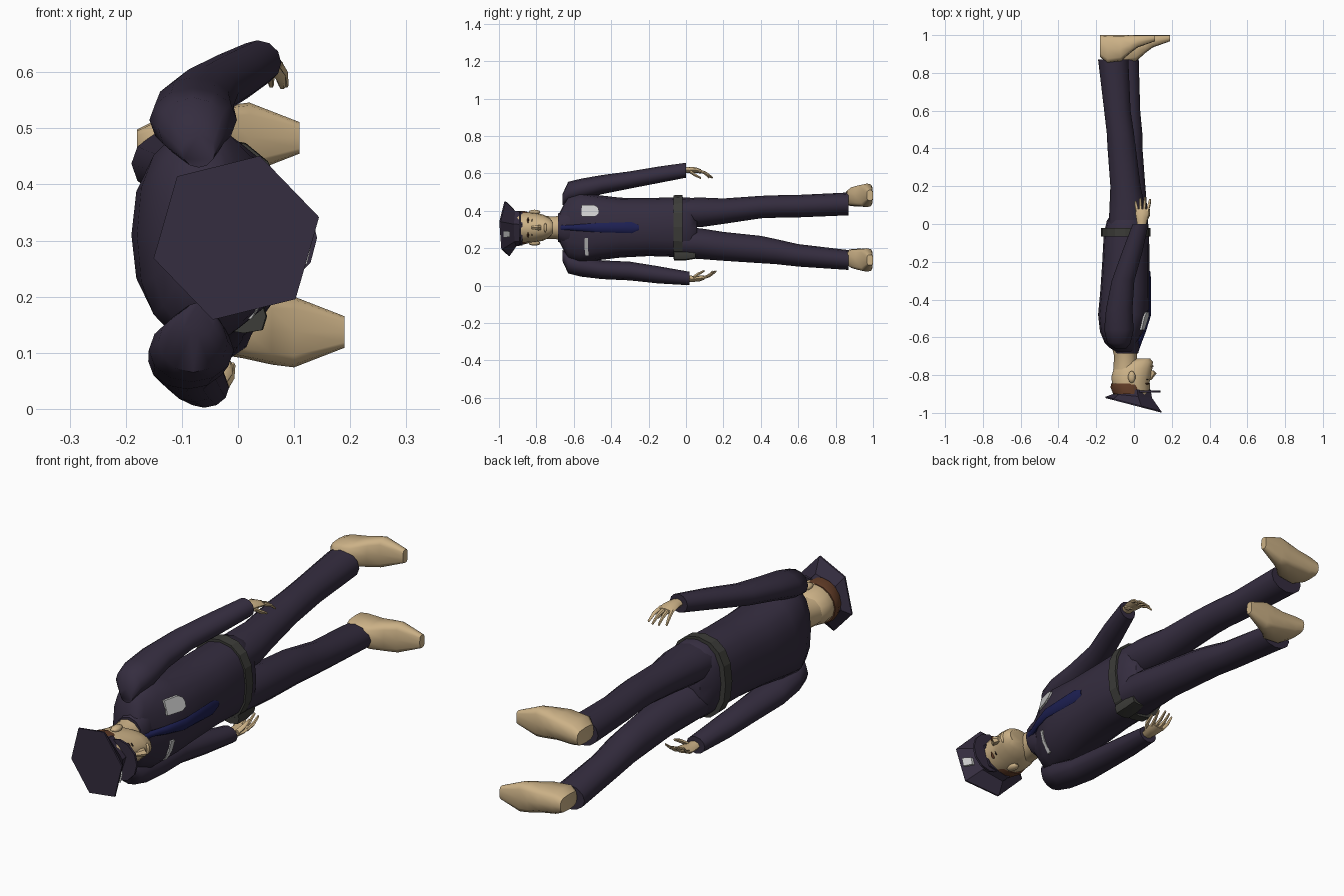
import bpy, bmesh, math
from mathutils import Vector
from mathutils.bvhtree import BVHTree


def material(name, rgb):
    m = bpy.data.materials.new(name)
    m.diffuse_color = (*rgb, 1)
    return m


SUIT = material("suit", (0.035, 0.026, 0.05))
SKIN = material("skin", (0.60, 0.44, 0.24))
TIE = material("tie", (0.012, 0.014, 0.085))
BELT = material("belt_leather", (0.045, 0.045, 0.04))
SILVER = material("silver", (0.55, 0.55, 0.57))
HAIR = material("hair", (0.12, 0.045, 0.02))
DARK = material("dark", (0.03, 0.02, 0.015))


def finish(bm, name, mat):
    bmesh.ops.recalc_face_normals(bm, faces=bm.faces[:])
    me = bpy.data.meshes.new(name)
    bm.to_mesh(me)
    bm.free()
    ob = bpy.data.objects.new(name, me)
    bpy.context.collection.objects.link(ob)
    me.materials.append(mat)
    return ob


def loft(name, rings, mat, n=12, axis='y', power=1.0, phase=0.0):
    """Rings are (position along axis, u, v, radius u, radius v[, tilt])."""
    bm = bmesh.new()
    loops = []
    for r in rings:
        t, u, v, ru, rv = r[:5]
        tilt = r[5] if len(r) > 5 else 0
        loop = []
        for i in range(n):
            a = math.radians(phase) + 2 * math.pi * i / n
            c, s = math.cos(a), math.sin(a)
            c = math.copysign(abs(c) ** power, c)
            s = math.copysign(abs(s) ** power, s)
            pu, pv, pt = u + ru * c, v + rv * s, t + tilt * ru * c
            loop.append(bm.verts.new((pu, pt, pv) if axis == 'y' else (pt, pu, pv)))
        loops.append(loop)
    for a, b in zip(loops, loops[1:]):
        for i in range(n):
            j = (i + 1) % n
            bm.faces.new((a[i], a[j], b[j], b[i]))
    bm.faces.new(loops[0])
    bm.faces.new(loops[-1])
    return finish(bm, name, mat)


def ball(name, loc, size, mat, seg=10):
    bm = bmesh.new()
    bmesh.ops.create_uvsphere(bm, u_segments=seg, v_segments=6, radius=1)
    bmesh.ops.scale(bm, vec=size, verts=bm.verts)
    bmesh.ops.translate(bm, vec=loc, verts=bm.verts)
    return finish(bm, name, mat)


def patch(name, target, outline, mat):
    """Thin plate of (y, z) points dropped from the front onto a part."""
    me = target.data
    tree = BVHTree.FromPolygons([v.co for v in me.vertices], [p.vertices[:] for p in me.polygons])
    bm = bmesh.new()
    pts = []
    for y, z in outline:
        hit = tree.ray_cast(Vector((1, y, z)), Vector((-1, 0, 0)))[0]
        pts.append(Vector((hit.x if hit else 0, y, z)))
    front = [bm.verts.new(p + Vector((0.009, 0, 0))) for p in pts]
    back = [bm.verts.new(p - Vector((0.006, 0, 0))) for p in pts]
    bm.faces.new(front)
    bm.faces.new(back)
    for i in range(len(pts)):
        j = (i + 1) % len(pts)
        bm.faces.new((front[i], front[j], back[j], back[i]))
    return finish(bm, name, mat)


# Jacket body and collar
torso = loft("jacket", [
    (-.68, -.04, .31, .05, .07), (-.655, -.06, .31, .07, .12), (-.63, -.07, .31, .085, .17),
    (-.57, -.065, .31, .115, .19), (-.48, -.055, .31, .135, .175), (-.35, -.048, .31, .13, .16),
    (-.2, -.043, .313, .125, .155), (-.05, -.04, .313, .12, .16), (.02, -.035, .31, .108, .162),
    (.06, -.035, .31, .075, .11)], SUIT, n=16, power=.85)
loft("collar", [(-.685, -.04, .31, .062, .075), (-.65, -.045, .31, .075, .095),
                (-.62, -.05, .31, .075, .11)], SUIT)

# Arms: sleeve and hand, one on each side of the body
sleeves = {
    1: [(-.66, -.07, .46, .03, .03), (-.63, -.08, .50, .062, .055), (-.56, -.08, .515, .078, .057),
        (-.45, -.078, .54, .07, .051), (-.30, -.058, .565, .06, .046), (-.15, -.01, .592, .054, .044),
        (.0, .035, .617, .042, .04)],
    -1: [(-.66, -.07, .46, .03, .03), (-.63, -.08, .50, .062, .055), (-.56, -.083, .515, .076, .057),
         (-.45, -.09, .535, .07, .05), (-.30, -.092, .542, .06, .05), (-.15, -.078, .562, .054, .046),
         (.02, -.06, .582, .044, .036)],
}
for side, rings in sleeves.items():
    def mz(z):
        return z if side == 1 else .62 - z
    tag = "upper" if side == 1 else "lower"
    loft(tag + "_sleeve", [(t, x, mz(z), a, b) for t, x, z, a, b in rings], SUIT)
    y0, x0, z0 = rings[-1][:3]
    x0 += .004

    def digit(name, pts):
        loft(name, [(y0 + y, x0 + x, mz(z0 + z), r, r) for y, x, z, r in pts], SKIN, n=6)
    loft(tag + "_palm", [(y0 + t, x0 + x, mz(z0 + z), a, b) for t, x, z, a, b in [
        (-.02, 0, 0, .022, .018), (.02, .003, .002, .028, .016),
        (.055, .005, 0, .036, .015), (.08, .006, -.006, .034, .011)]], SKIN, n=8)
    for i, length in enumerate((.052, .068, .074, .062)):
        x = -.022 + .018 * i
        digit(f"{tag}_finger_{i + 1}", [(.07, x, -.002, .009), (.07 + length * .55, x * 1.3, -.016, .008),
                                        (.07 + length, x * 1.45, -.04, .005)])
    digit(tag + "_thumb", [(.02, .022, -.006, .011), (.045, .036, -.024, .010), (.08, .04, -.042, .006)])

# Trouser legs
loft("upper_trouser_leg", [
    (-.02, -.035, .39, .10, .078), (.08, -.035, .392, .095, .079), (.2, -.045, .398, .08, .068),
    (.4, -.065, .42, .075, .06), (.48, -.072, .423, .072, .06), (.6, -.088, .425, .07, .06),
    (.87, -.11, .437, .08, .061)], SUIT)
loft("lower_trouser_leg", [
    (-.02, -.03, .23, .10, .082), (.08, -.025, .224, .095, .082), (.2, -.02, .21, .08, .077),
    (.4, -.027, .193, .072, .073), (.48, -.028, .182, .072, .067), (.6, -.035, .162, .068, .06),
    (.87, -.05, .137, .075, .053)], SUIT)

# Feet, lofted from heel to toe with a flat sole
for tag, dx, flip in (("lower", 0, False), ("upper", -.08, True)):
    rings = []
    for x, top, z, rz in [(-.10, .885, .155, .033), (-.06, .85, .15, .048), (.01, .86, .143, .053),
                          (.06, .905, .139, .06), (.10, .935, .137, .063), (.19, .967, .137, .028)]:
        rings.append((x + dx, (top + 1) / 2, .62 - z if flip else z, (1 - top) / 2, rz))
    loft(tag + "_foot", rings, SKIN, n=12, axis='x', power=.6)

# Neck, head and face
loft("neck", [(-.77, -.045, .31, .065, .062), (-.70, -.045, .31, .06, .06), (-.64, -.05, .31, .07, .075)], SKIN)
loft("head", [
    (-.712, .05, .31, .035, .03), (-.73, .02, .31, .08, .053), (-.765, -.005, .31, .102, .07),
    (-.81, -.015, .31, .105, .08), (-.835, -.017, .31, .10, .082), (-.87, -.015, .31, .10, .083),
    (-.91, -.01, .31, .09, .078)], SKIN, n=16)
loft("hair", [(-.845, -.03, .31, .091, .084), (-.865, -.028, .31, .096, .089), (-.90, -.02, .31, .09, .088)], HAIR, n=16)
loft("nose", [(-.825, .078, .31, .015, .009), (-.79, .098, .31, .022, .017), (-.775, .09, .31, .014, .014)], SKIN, n=6)
ball("lips", (.092, -.752, .31), (.012, .008, .026), SKIN)
for s in (-1, 1):
    tag = "upper" if s > 0 else "lower"
    ball(tag + "_ear", (-.012, -.81, .31 + s * .083), (.02, .032, .013), SKIN)
    ball(tag + "_eye", (.068, -.823, .31 + s * .033), (.009, .005, .013), DARK)
    ball(tag + "_eyebrow", (.068, -.845, .31 + s * .035), (.012, .005, .02), HAIR)

# Peaked cap
cap = loft("cap_crown", [
    (-.875, -.012, .305, .103, .093), (-.91, -.008, .305, .106, .098, -.1),
    (-.953, -.003, .305, .152, .152, -.26), (-.96, -.003, .305, .152, .152, -.26)], SUIT, n=6, phase=14)
loft("cap_visor", [(-.892, .055, .305, .086, .088), (-.882, .055, .305, .086, .088)], SUIT, n=12)
patch("cap_badge", cap, [(-.975, .257), (-.975, .293), (-.942, .29), (-.942, .26)], SILVER)

# Tie, chest badge and name bar
loft("tie", [
    (-.67, .012, .31, .014, .02), (-.63, .026, .31, .014, .013), (-.57, .053, .31, .01, .018),
    (-.48, .082, .31, .009, .024), (-.29, .083, .31, .007, .03), (-.25, .08, .31, .006, .012)], TIE, n=8)
patch("chest_badge", torso, [(-.56, .37), (-.56, .43), (-.49, .43), (-.47, .418), (-.465, .40), (-.47, .382), (-.49, .37)], SILVER)
patch("name_bar", torso, [(-.543, .255), (-.525, .255), (-.525, .205), (-.52, .16), (-.538, .16), (-.543, .205)], SILVER)

# Belt with holster
loft("belt", [(-.066, -.044, .313, .131, .17), (-.02, -.044, .313, .131, .172)], BELT, n=16, power=.85)
loft("holster", [(-.065, .01, .165, .04, .03), (.0, .012, .165, .04, .03), (.05, .015, .166, .032, .022)],
     BELT, n=8, power=.6)

# Smooth shading with crisp hems; the cap stays faceted
bpy.ops.object.select_all(action='DESELECT')
for ob in bpy.context.collection.objects:
    if not ob.name.startswith(("cap", "chest", "name", "belt")):
        ob.select_set(True)
        bpy.context.view_layer.objects.active = ob
bpy.ops.object.shade_smooth_by_angle(angle=math.radians(50))
